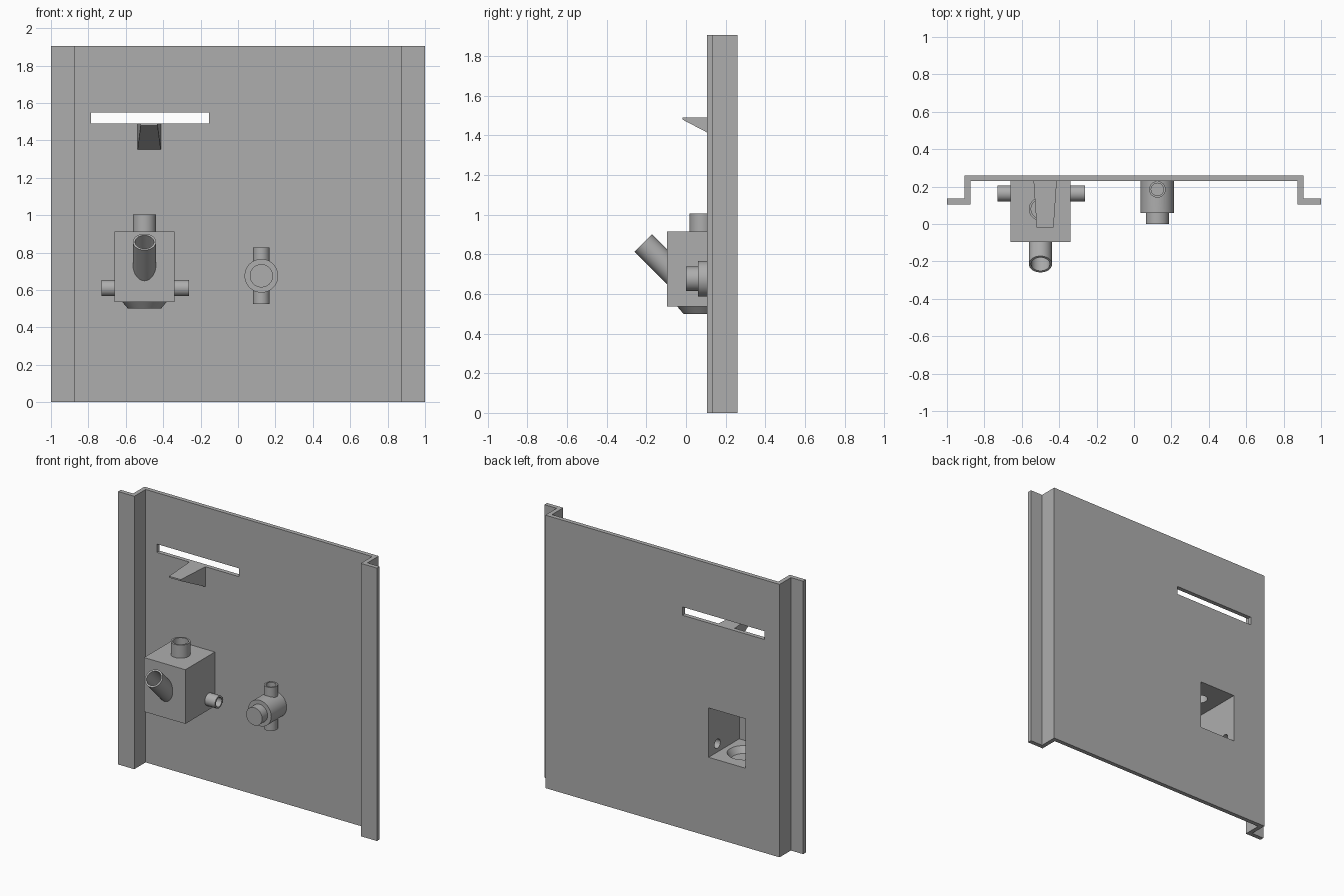
import bpy, bmesh, math
from mathutils import Vector

if "Cube" in bpy.data.objects:
    bpy.data.objects.remove(bpy.data.objects["Cube"], do_unlink=True)

GREY = (0.42, 0.42, 0.42, 1)
grey = bpy.data.materials.new("plain_grey")
grey.use_nodes = True
grey.diffuse_color = GREY
grey.node_tree.nodes["Principled BSDF"].inputs["Base Color"].default_value = GREY


def make(name, bm):
    bmesh.ops.recalc_face_normals(bm, faces=bm.faces)
    me = bpy.data.meshes.new(name)
    bm.to_mesh(me)
    bm.free()
    me.materials.append(grey)
    ob = bpy.data.objects.new(name, me)
    bpy.context.collection.objects.link(ob)
    return ob


def block(name, lo, hi):
    bm = bmesh.new()
    bmesh.ops.create_cube(bm, size=1)
    for v in bm.verts:
        v.co = [a if c < 0 else b for a, b, c in zip(lo, hi, v.co)]
    return make(name, bm)


def tube(name, a, b, r1, r2=None):
    """Solid round bar from a to b, tapered if r2 is given."""
    a, b = Vector(a), Vector(b)
    bm = bmesh.new()
    bmesh.ops.create_cone(bm, cap_ends=True, segments=48, radius1=r1,
                          radius2=r1 if r2 is None else r2, depth=(b - a).length)
    turn = (b - a).to_track_quat('Z', 'Y')
    for v in bm.verts:
        v.co = turn @ v.co + (a + b) / 2
    return make(name, bm)


def prism(name, outline, z0, z1):
    bm = bmesh.new()
    face = bm.faces.new([bm.verts.new((x, y, z0)) for x, y in outline])
    top = bmesh.ops.extrude_face_region(bm, geom=[face])["geom"]
    for v in top:
        if isinstance(v, bmesh.types.BMVert):
            v.co.z = z1
    return make(name, bm)


def combine(target, tools, op):
    """Apply boolean tools to the target and discard them."""
    for tool in tools:
        mod = target.modifiers.new("cut", 'BOOLEAN')
        mod.operation, mod.solver, mod.object = op, 'EXACT', tool
        bpy.context.view_layer.objects.active = target
        bpy.ops.object.modifier_apply(modifier=mod.name)
        bpy.data.objects.remove(tool, do_unlink=True)


def smooth(ob):
    bpy.ops.object.select_all(action='DESELECT')
    ob.select_set(True)
    bpy.context.view_layer.objects.active = ob
    bpy.ops.object.shade_smooth_by_angle(angle=math.radians(30))


BACK, INNER = 0.26, 0.23     # rear and front surface of the panel
BOX_X, PIPE_Y = -0.5, 0.08   # housing centre, centre of its upright pipe
VX, VZ = 0.125, 0.676        # fitting axis

# Folded panel with stepped side flanges
half = [(0.875, INNER), (0.875, 0.105), (1, 0.105), (1, 0.135), (0.905, 0.135), (0.905, BACK)]
panel = prism("panel", half + [(-x, y) for x, y in reversed(half)], 0, 1.906)
combine(panel, [
    block("slot_cut", (-0.787, 0.1, 1.49), (-0.155, 0.4, 1.548)),
    block("window_cut", (-0.643, 0.1, 0.552), (-0.357, 0.4, 0.897)),
    tube("round_cut", (VX, 0.1, VZ), (VX, 0.4, VZ), 0.08)], 'DIFFERENCE')
smooth(panel)

# Tapered wedge below the slot
bm = bmesh.new()
bmesh.ops.create_cube(bm, size=1)
for v in bm.verts:
    tip = v.co.y < 0
    v.co = (-0.475 + math.copysign(0.045 if tip else 0.062, v.co.x),
            -0.018 if tip else INNER,
            1.49 if v.co.z > 0 else (1.48 if tip else 1.35))
make("slot_bracket", bm)

# Each pipe of the housing: start, end, outer radius, bore radius
box_pipes = [
    ((BOX_X, PIPE_Y, 0.85), (BOX_X, PIPE_Y, 1.005), 0.062, 0.05),
    ((BOX_X, -0.045, 0.687), (BOX_X, -0.215, 0.857), 0.062, 0.05),
    ((-0.6, 0.163, 0.61), (-0.73, 0.163, 0.61), 0.043, 0.032),
    ((-0.4, 0.163, 0.61), (-0.262, 0.163, 0.61), 0.043, 0.032)]


def bores(pipes):
    out = []
    for a, b, _, r in pipes:
        a, b = Vector(a), Vector(b)
        out.append(tube("bore", a, b + (b - a).normalized() * 0.05, r))
    return out


# Hollow box housing, open at the back, with a shallow sump underneath
housing = block("box_housing", (-0.66, -0.095, 0.536), (-0.34, INNER, 0.914))
combine(housing, [tube("pipe", a, b, r) for a, b, r, _ in box_pipes], 'UNION')
combine(housing, [tube("sump", (BOX_X, 0.075, 0.5), (BOX_X, 0.075, 0.54), 0.088, 0.122)], 'UNION')
combine(housing, [block("cavity", (-0.643, -0.078, 0.552), (-0.357, 0.4, 0.897))] + bores(box_pipes)
        + [tube("sump_bore", (BOX_X, 0.075, 0.51), (BOX_X, 0.075, 0.56), 0.078, 0.112)], 'DIFFERENCE')
smooth(housing)

# Round fitting with a front nozzle and two upright stubs
stubs = [((VX, 0.185, VZ), (VX, 0.185, VZ + s * 0.152), 0.044, 0.033) for s in (1, -1)]
fitting = tube("round_fitting", (VX, 0.06, VZ), (VX, INNER, VZ), 0.09)
combine(fitting, [tube("nozzle", (VX, 0, VZ), (VX, 0.1, VZ), 0.062)]
        + [tube("stub", a, b, r) for a, b, r, _ in stubs], 'UNION')
combine(fitting, [tube("chamber", (VX, 0.075, VZ), (VX, 0.4, VZ), 0.08),
                  tube("nozzle_bore", (VX, -0.1, VZ), (VX, 0.2, VZ), 0.052)] + bores(stubs), 'DIFFERENCE')
smooth(fitting)
